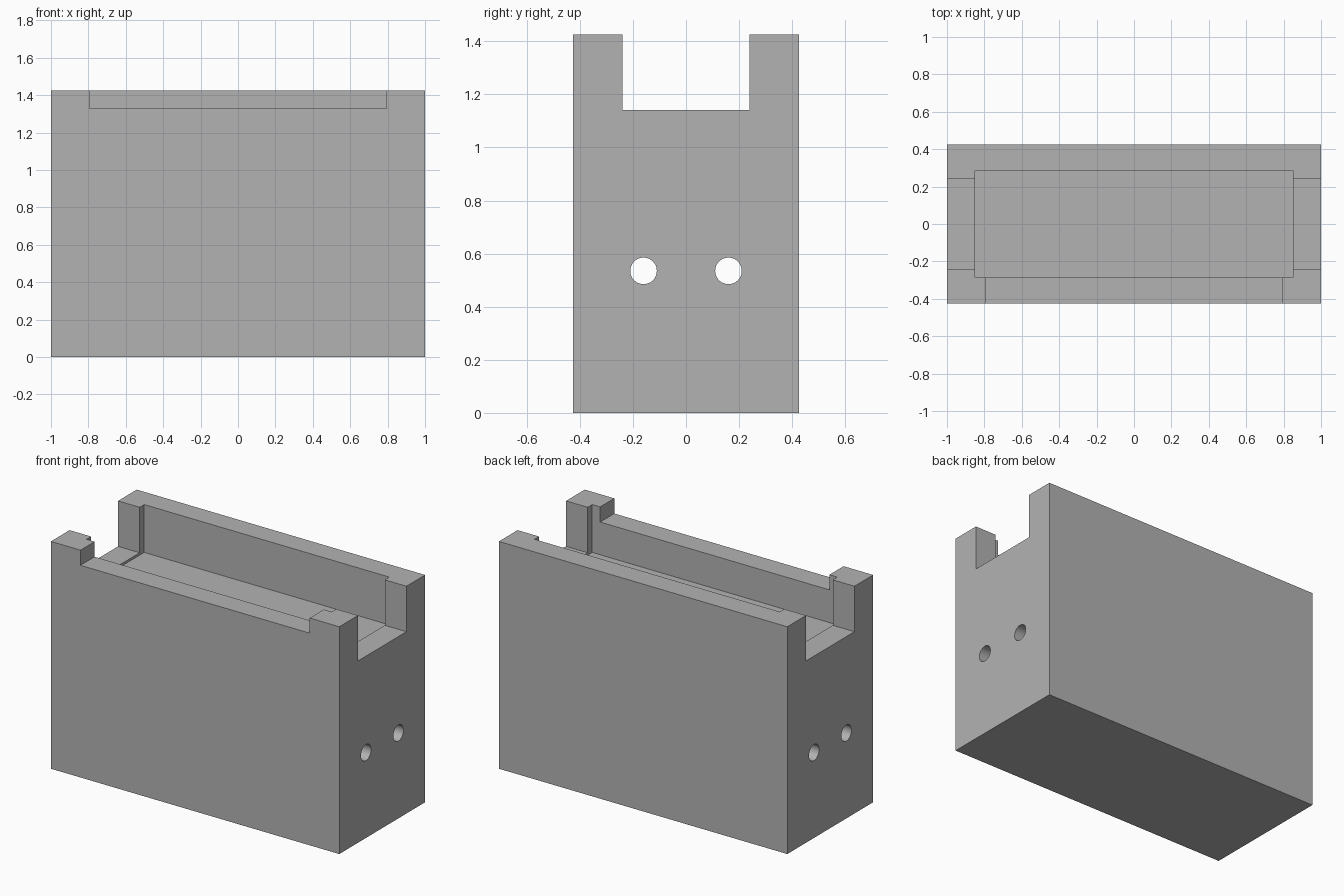
import bpy
import math

old = bpy.data.objects.get("Cube")
if old:
    bpy.data.objects.remove(old, do_unlink=True)

WIDTH, DEPTH, HEIGHT = 2.0, 0.85, 1.425

grey = bpy.data.materials.new("plain_grey")
grey.use_nodes = True
colour = (0.45, 0.45, 0.45, 1.0)
grey.diffuse_color = colour
grey.node_tree.nodes["Principled BSDF"].inputs["Base Color"].default_value = colour


def box(name, x, y, z):
    """Block spanning the given (low, high) ranges."""
    spans = (x, y, z)
    bpy.ops.mesh.primitive_cube_add(size=1, location=[(a + b) / 2 for a, b in spans])
    ob = bpy.context.object
    ob.name = name
    ob.scale = [b - a for a, b in spans]
    bpy.ops.object.transform_apply(location=True, rotation=False, scale=True)
    ob.data.materials.append(grey)
    return ob


def cut(target, cutter):
    """Subtract a cutter, then remove it."""
    cutter.hide_render = True
    mod = target.modifiers.new(cutter.name, 'BOOLEAN')
    mod.operation = 'DIFFERENCE'
    mod.solver = 'EXACT'
    mod.object = cutter
    bpy.context.view_layer.objects.active = target
    bpy.ops.object.modifier_apply(modifier=mod.name)
    bpy.data.objects.remove(cutter, do_unlink=True)


# Main block
body = box("housing_block", (-WIDTH / 2, WIDTH / 2), (-DEPTH / 2, DEPTH / 2), (0, HEIGHT))

# Shallow recess, notch across both ends, and lowered front rim
cut(body, box("recess_cutter", (-0.85, 0.85), (-0.285, 0.285), (1.125, 2)))
cut(body, box("end_notch_cutter", (-1.5, 1.5), (-0.24, 0.24), (1.14, 2)))
cut(body, box("front_rim_cutter", (-0.795, 0.795), (-1, -0.2), (1.33, 2)))

# Pair of round holes running from end to end
for side in (-1, 1):
    bpy.ops.mesh.primitive_cylinder_add(
        vertices=48, radius=0.05, depth=3,
        location=(0, side * 0.16, 0.535), rotation=(0, math.pi / 2, 0))
    hole = bpy.context.object
    hole.name = "hole_cutter"
    hole.data.materials.append(grey)
    cut(body, hole)

# Smooth hole walls, crisp block edges
bpy.ops.object.select_all(action='DESELECT')
body.select_set(True)
bpy.context.view_layer.objects.active = body
bpy.ops.object.shade_smooth_by_angle(angle=math.radians(30))
